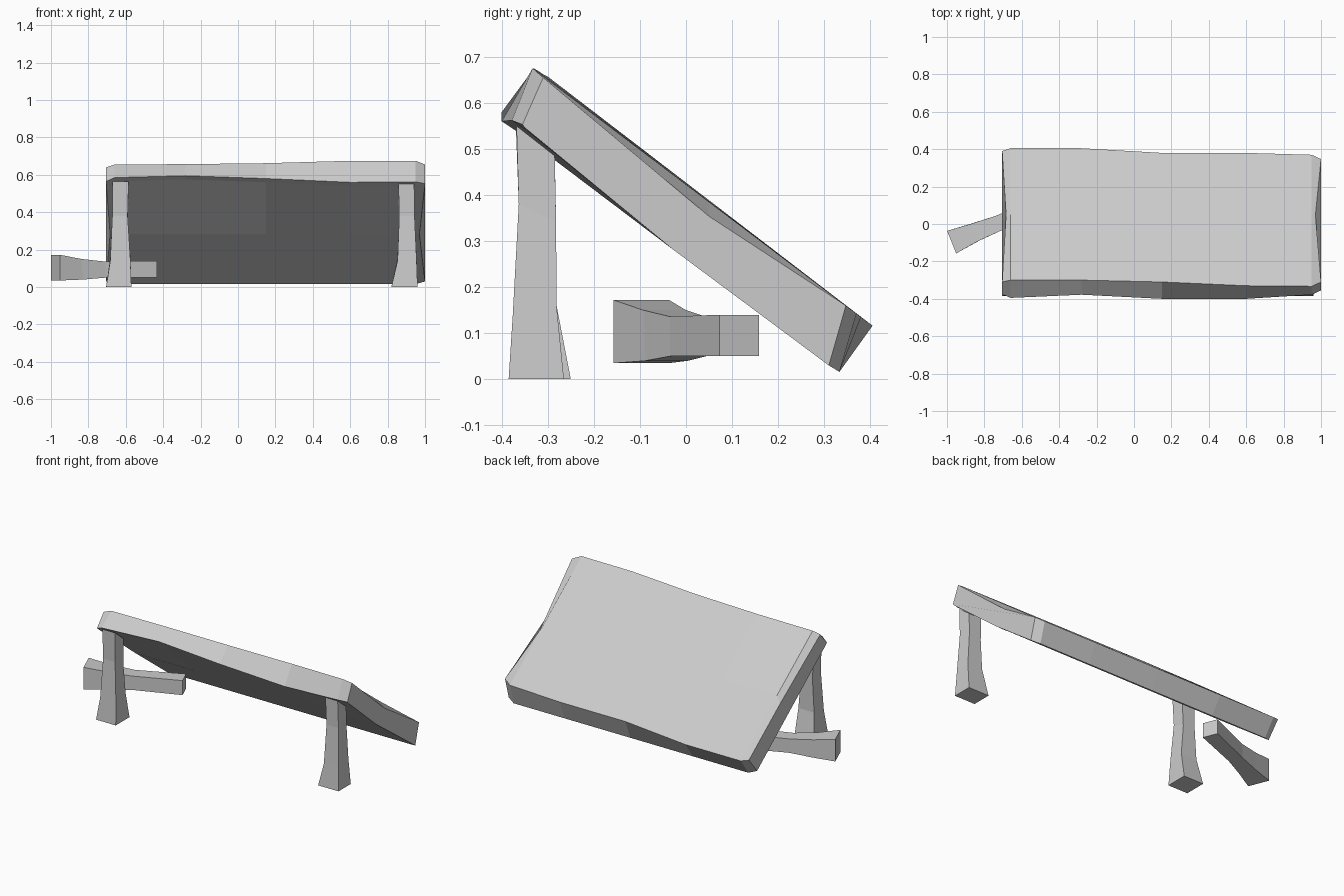
import bpy, bmesh
from mathutils import Vector, Matrix

cube = bpy.data.objects.get("Cube")
if cube:
    bpy.data.objects.remove(cube, do_unlink=True)

grey = bpy.data.materials.new("plain grey")
grey.use_nodes = True
colour = (0.6, 0.6, 0.6, 1)
grey.diffuse_color = colour
grey.node_tree.nodes["Principled BSDF"].inputs["Base Color"].default_value = colour


def loft(name, rings, matrix=Matrix()):
    """Skin a list of equal closed rings and cap both ends."""
    bm = bmesh.new()
    loops = [[bm.verts.new(p) for p in ring] for ring in rings]
    n = len(loops[0])
    for a, b in zip(loops, loops[1:]):
        for i in range(n):
            j = (i + 1) % n
            bm.faces.new((a[i], a[j], b[j], b[i]))
    for cap in (loops[0], loops[-1]):
        bm.faces.new(cap)
    bmesh.ops.recalc_face_normals(bm, faces=bm.faces)
    mesh = bpy.data.meshes.new(name)
    bm.to_mesh(mesh)
    bm.free()
    mesh.materials.append(grey)
    obj = bpy.data.objects.new(name, mesh)
    obj.matrix_world = matrix
    bpy.context.collection.objects.link(obj)
    return obj


# Tilted top: stations along x with front edge, lip and rear edge
# x, top front y, top front z, lip y, lip z, top rear y
stations = [
    (-0.705, -0.31, 0.64, -0.375, 0.565, 0.39),
    (-0.66, -0.30, 0.655, -0.395, 0.585, 0.405),
    (-0.28, -0.30, 0.657, -0.378, 0.595, 0.405),
    (0.15, -0.31, 0.662, -0.40, 0.58, 0.38),
    (0.60, -0.33, 0.675, -0.40, 0.56, 0.38),
    (0.95, -0.333, 0.675, -0.378, 0.562, 0.37),
    (1.0, -0.31, 0.655, -0.355, 0.553, 0.347),
]
rings = []
for i, (x, fy, fz, ly, lz, ry) in enumerate(stations):
    end = i in (0, len(stations) - 1)
    waist = x * 0.97 if end else x           # end edges pinch in and sag
    sag = 0.03 if end else 0
    rz = 0.42 - 0.75 * ry
    mid_z = fz + (rz - fz) * (0.05 - fy) / (ry - fy)
    rings.append([
        (x, fy, fz),
        (waist, 0.05, mid_z - sag),
        (x, ry, rz),
        (x, 0.31 if end else 0.333, 0.03 if end else 0.016),
        (waist, -0.03, 0.283),
        (x, ly + (0.004 if end else 0.03), lz - (0.006 if end else 0.02)),
        (x, ly, lz),
    ])
loft("table_top", rings)


def leg(name, sections, matrix=Matrix()):
    """Square tapered post; section = x range, y range, front z, back z."""
    return loft(name, [[(x0, y0, zf), (x1, y0, zf), (x1, y1, zb), (x0, y1, zb)]
                       for x0, x1, y0, y1, zf, zb in sections], matrix)


# Standing front legs, tops cut to the slope
leg("front_leg_left", [
    (0.82, 0.96, -0.385, -0.265, 0, 0),
    (0.853, 0.955, -0.376, -0.281, 0.14, 0.16),
    (0.862, 0.944, -0.363, -0.282, 0.38, 0.34),
    (0.858, 0.942, -0.368, -0.285, 0.55, 0.485),
])
leg("front_leg_right", [
    (-0.705, -0.57, -0.385, -0.25, 0, 0),
    (-0.683, -0.575, -0.376, -0.281, 0.14, 0.16),
    (-0.672, -0.59, -0.363, -0.282, 0.38, 0.34),
    (-0.672, -0.585, -0.37, -0.285, 0.565, 0.495),
])

# Broken leg lying on its side, local z running along its length
along = Vector((0.927, 0.375, 0))
across = Vector((0.375, -0.927, 0))
lying = Matrix((across, Vector((0, 0, 1)), along)).transposed().to_4x4()
lying.translation = (-0.975, -0.097, 0.1)
leg("fallen_leg", [
    (-0.065, 0.065, -0.065, 0.072, 0, 0),
    (-0.052, 0.048, -0.06, 0.05, 0.14, 0.13),
    (-0.042, 0.042, -0.05, 0.036, 0.27, 0.27),
    (-0.046, 0.046, -0.05, 0.04, 0.567, 0.567),
], lying)
